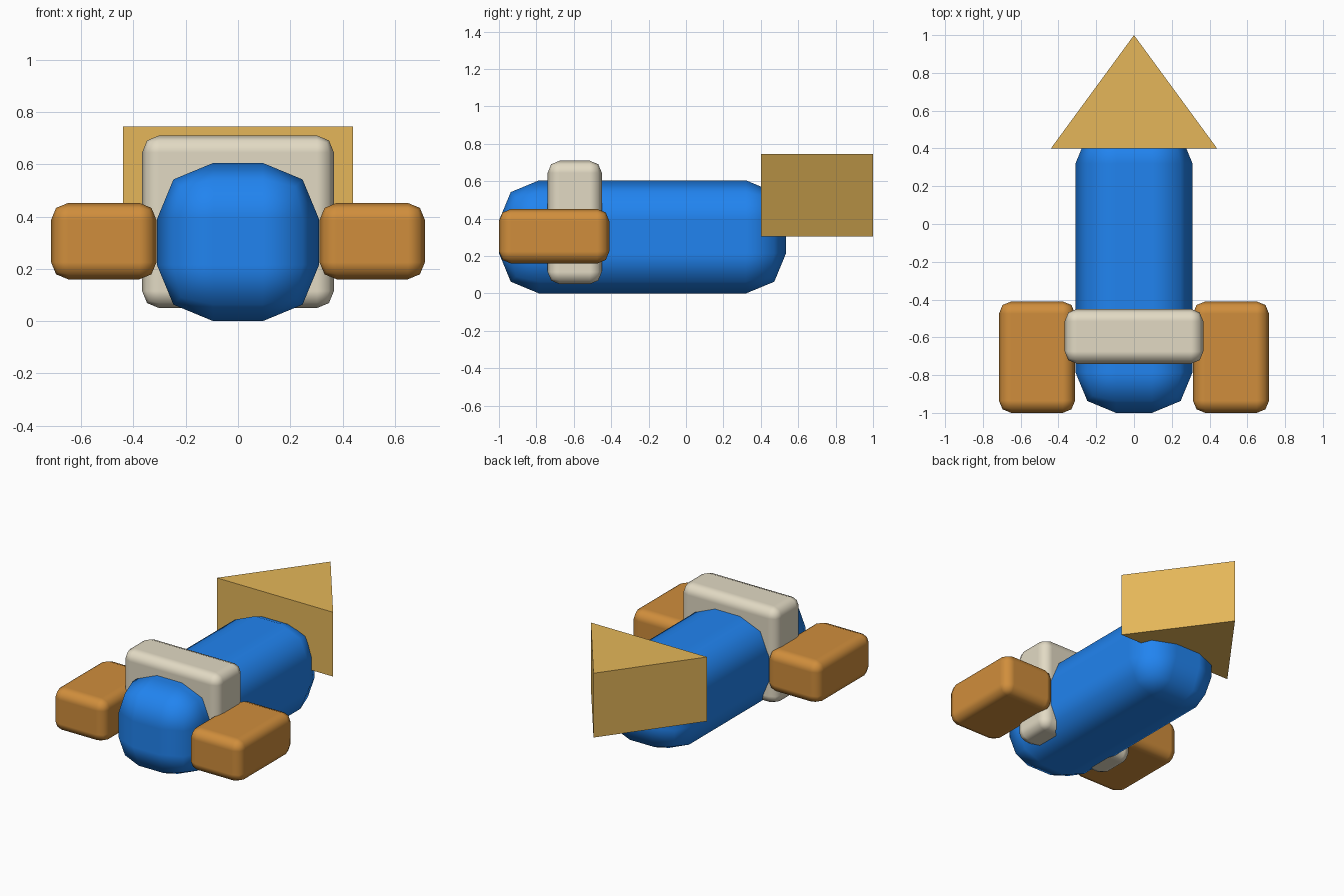
import bpy
import bmesh

if "Cube" in bpy.data.objects:
    bpy.data.objects.remove(bpy.data.objects["Cube"])


def material(name, rgb):
    m = bpy.data.materials.new(name)
    m.diffuse_color = (*rgb, 1)
    m.use_nodes = True
    m.node_tree.nodes["Principled BSDF"].inputs["Base Color"].default_value = m.diffuse_color
    return m


def mesh_object(name, bm, mat):
    bmesh.ops.recalc_face_normals(bm, faces=bm.faces)
    me = bpy.data.meshes.new(name)
    bm.to_mesh(me)
    bm.free()
    me.materials.append(mat)
    ob = bpy.data.objects.new(name, me)
    bpy.context.collection.objects.link(ob)
    return ob


def rounded_box(name, lo, hi, radius, mat):
    bm = bmesh.new()
    bmesh.ops.create_cube(bm, size=1)
    for v in bm.verts:
        v.co = [(a + b) / 2 + c * (b - a) for a, b, c in zip(lo, hi, v.co)]
    for f in bm.faces:
        f.smooth = True
    ob = mesh_object(name, bm, mat)
    bev = ob.modifiers.new("Rounding", 'BEVEL')
    bev.width = radius
    bev.segments = 2
    bev.limit_method = 'NONE'
    bev.harden_normals = True
    return ob


blue = material("blue", (0.015, 0.23, 0.87))
orange = material("orange", (0.63, 0.27, 0.045))
cream = material("cream", (0.76, 0.70, 0.55))
gold = material("gold", (0.78, 0.47, 0.10))

# Long rounded body
rounded_box("body", (-0.31, -1.0, 0.0), (0.31, 0.535, 0.605), 0.215, blue)

# Upright band around the body
rounded_box("band", (-0.367, -0.74, 0.05), (0.367, -0.45, 0.71), 0.065, cream)

# Side blocks
for side, x0, x1 in (("left", -0.715, -0.312), ("right", 0.312, 0.715)):
    rounded_box(side + "_block", (x0, -1.0, 0.16), (x1, -0.41, 0.452), 0.065, orange)

# Triangular wedge at the rear, extruded from a flat triangle
bm = bmesh.new()
tri = bm.faces.new([bm.verts.new(p) for p in
                    ((-0.44, 0.4, 0.305), (0.44, 0.4, 0.305), (0, 1.0, 0.305))])
ext = bmesh.ops.extrude_face_region(bm, geom=[tri], use_keep_orig=True)
bmesh.ops.translate(bm, vec=(0, 0, 0.44),
                    verts=[g for g in ext["geom"] if isinstance(g, bmesh.types.BMVert)])
mesh_object("tail_wedge", bm, gold)
